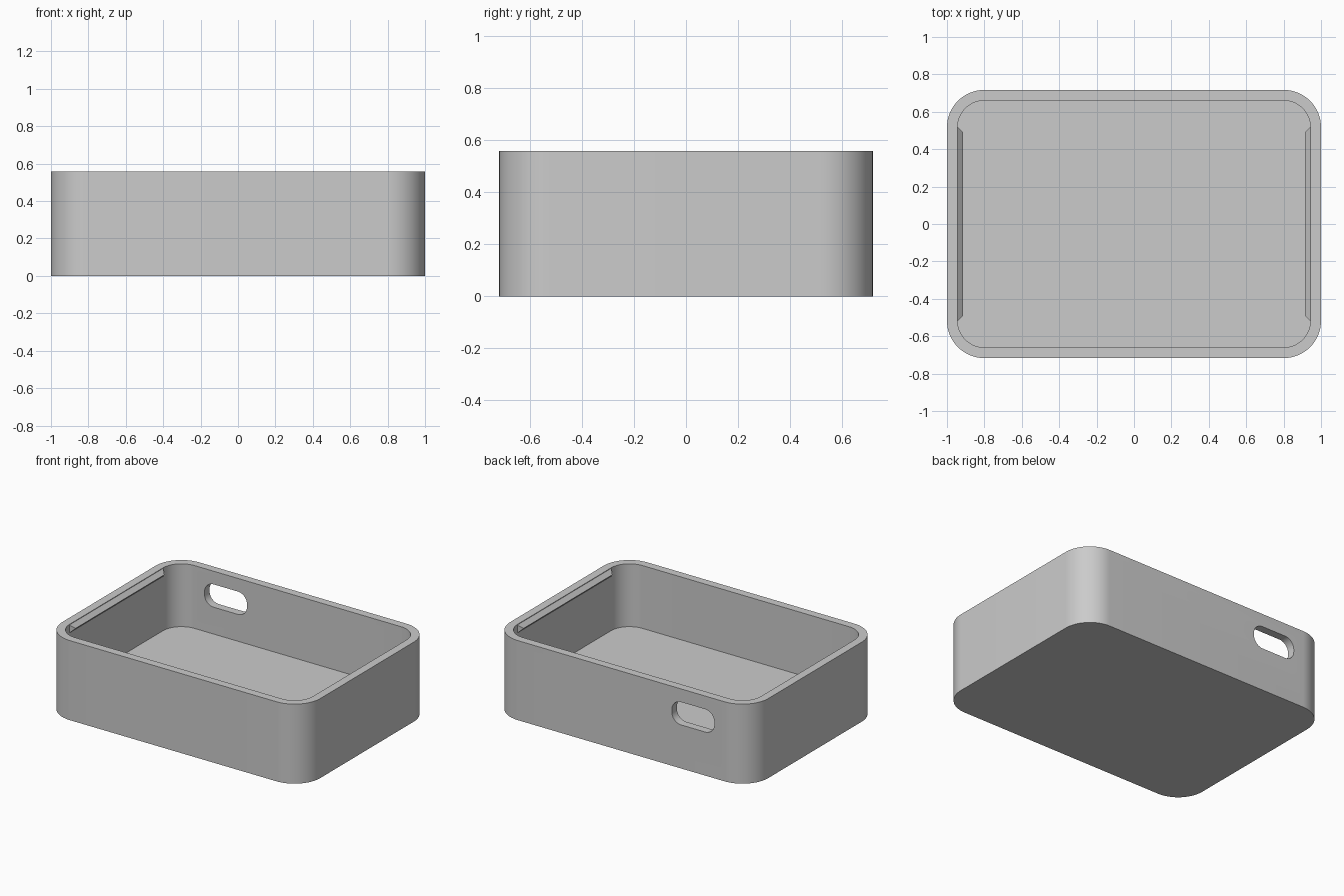
import bpy, bmesh, math

cube = bpy.data.objects.get("Cube")
if cube:
    bpy.data.objects.remove(cube, do_unlink=True)

HALF_X, HALF_Y, HEIGHT = 1.0, 0.717, 0.557
WALL, FLOOR, RADIUS = 0.057, 0.117, 0.2

grey = bpy.data.materials.new("plain grey")
grey.use_nodes = True
colour = (0.6, 0.6, 0.6, 1)
grey.diffuse_color = colour
grey.node_tree.nodes["Principled BSDF"].inputs["Base Color"].default_value = colour


def rounded_rect(hx, hy, r, steps=16):
    """Counter-clockwise outline of a rounded rectangle."""
    points = []
    for i, (sx, sy) in enumerate([(1, 1), (-1, 1), (-1, -1), (1, -1)]):
        for k in range(steps + 1):
            a = math.pi / 2 * (i + k / steps)
            points.append((sx * (hx - r) + r * math.cos(a),
                           sy * (hy - r) + r * math.sin(a)))
    return points


def stacked_rings(name, rings):
    """Solid skinned over rings of equal point count, capped at both ends."""
    bm = bmesh.new()
    loops = [[bm.verts.new(p) for p in ring] for ring in rings]
    for a, b in zip(loops, loops[1:]):
        for i in range(len(a)):
            j = (i + 1) % len(a)
            bm.faces.new((a[i], a[j], b[j], b[i]))
    bm.faces.new(loops[0][::-1])
    bm.faces.new(loops[-1])
    bmesh.ops.recalc_face_normals(bm, faces=bm.faces)
    mesh = bpy.data.meshes.new(name)
    bm.to_mesh(mesh)
    bm.free()
    mesh.materials.append(grey)
    obj = bpy.data.objects.new(name, mesh)
    bpy.context.collection.objects.link(obj)
    return obj


def select_only(obj):
    bpy.ops.object.select_all(action="DESELECT")
    obj.select_set(True)
    bpy.context.view_layer.objects.active = obj


# Open tray: outside wall, rim, inside wall and floor
outer = rounded_rect(HALF_X, HALF_Y, RADIUS)
inner = rounded_rect(HALF_X - WALL, HALF_Y - WALL, RADIUS - WALL)
levels = [(outer, 0), (outer, HEIGHT), (inner, HEIGHT), (inner, FLOOR)]
tray = stacked_rings("tray", [[(x, y, z) for x, y in ring] for ring, z in levels])

# Rounded port slot through the back wall
slot = rounded_rect(0.165, 0.08, 0.072, 10)
cutter = stacked_rings("slot_cutter", [[(x - 0.557, y, z + 0.385) for x, z in slot]
                                       for y in (HALF_Y - 0.15, HALF_Y + 0.1)])
cutter.hide_render = True
cut = tray.modifiers.new("port_slot", "BOOLEAN")
cut.operation = "DIFFERENCE"
cut.solver = "EXACT"
cut.object = cutter
select_only(tray)
bpy.ops.object.modifier_apply(modifier=cut.name)
bpy.data.objects.remove(cutter, do_unlink=True)
select_only(tray)
bpy.ops.object.shade_smooth_by_angle(angle=math.radians(30))

# Snap ridges with hipped ends under the rim of both short walls
for side, name in ((1, "left_snap_ridge"), (-1, "right_snap_ridge")):
    def section(depth, half_y, half_z):
        x = side * (HALF_X - WALL - depth)
        return [(x, sy * half_y, 0.525 + sz * half_z)
                for sy, sz in ((-1, -1), (1, -1), (1, 1), (-1, 1))]
    stacked_rings(name, [section(-0.005, 0.52, 0.028), section(0, 0.52, 0.028),
                         section(0.028, 0.492, 0.001)])
